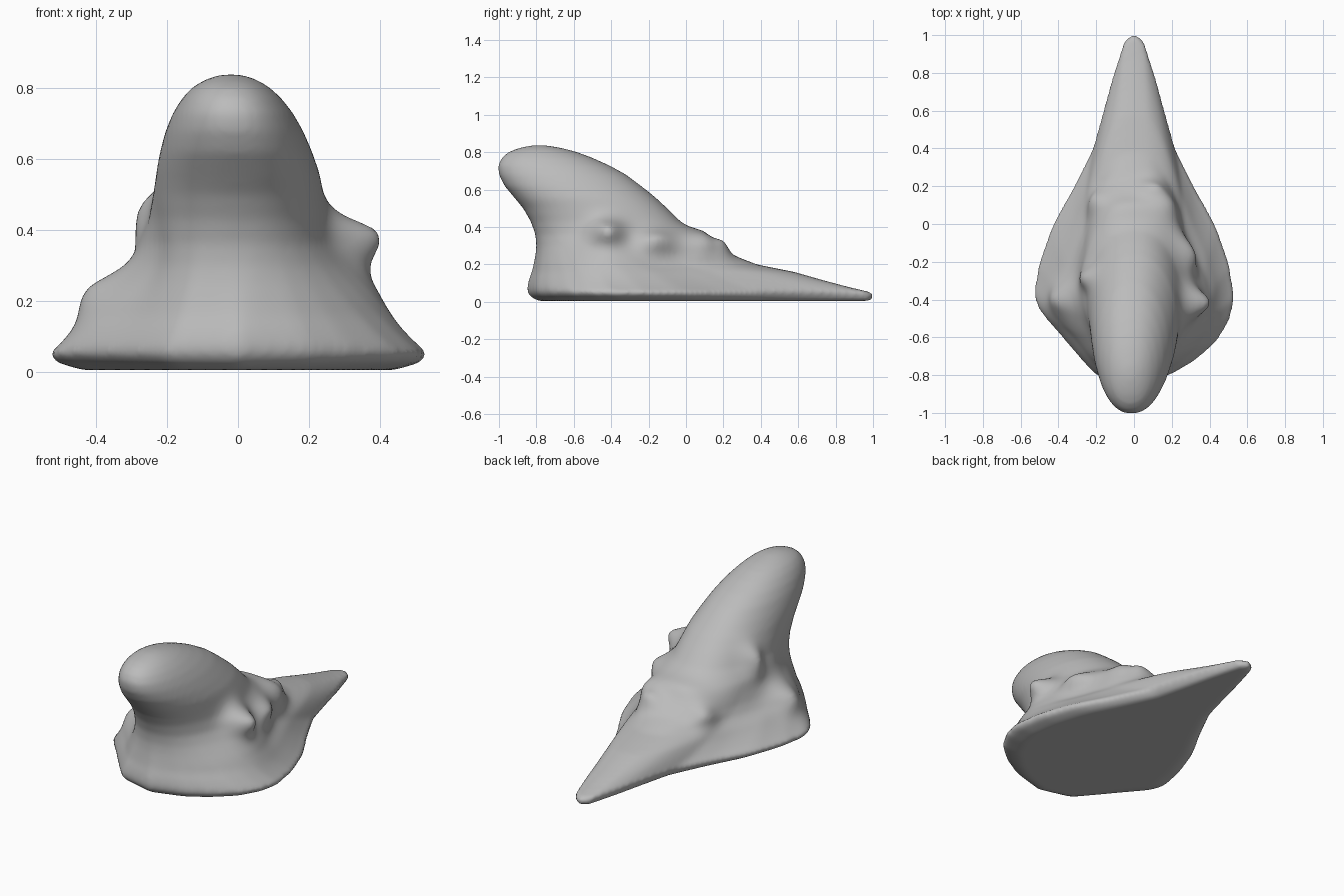
import bpy, bmesh, math
from mathutils import Vector

if "Cube" in bpy.data.objects:
    bpy.data.objects.remove(bpy.data.objects["Cube"])

grey = bpy.data.materials.new("stone_grey")
grey.diffuse_color = (0.5, 0.5, 0.5, 1)
grey.use_nodes = True
grey.node_tree.nodes["Principled BSDF"].inputs["Base Color"].default_value = grey.diffuse_color

# Base outline: (fraction front to back, fraction of half width); the two sides differ at the front
REAR = [(.35, .94), (.46, .8), (.57, .58), (.68, .385), (.78, .29), (.89, .19), (.985, .09), (1, 0)]
RIGHT = [(0, 0), (.03, .37), (.07, .61), (.125, .83), (.19, .96), (.25, 1)] + REAR
LEFT = [(0, 0), (.027, .38), (.092, .58), (.15, .75), (.19, .87), (.216, .95), (.26, 1)] + REAR
# Horizontal slices: height, front y, back y, half width
SLICES = [(.005, -.79, .99, .44), (.025, -.83, 1.005, .51), (.05, -.85, 1.0, .54), (.08, -.85, .87, .51),
          (.12, -.84, .72, .47), (.16, -.825, .58, .43), (.2, -.815, .38, .39), (.25, -.805, .25, .35),
          (.3, -.8, .17, .315), (.36, -.805, .07, .28), (.43, -.83, -.03, .252), (.5, -.87, -.10, .24),
          (.56, -.92, -.165, .23), (.62, -.97, -.24, .214), (.68, -1.0, -.32, .193),
          (.73, -1.005, -.41, .168), (.77, -.985, -.5, .14), (.80, -.95, -.58, .11),
          (.825, -.89, -.67, .07), (.837, -.82, -.75, .03)]


def lookup(table, t):
    """Linear interpolation of a table row by its first column."""
    for a, b in zip(table, table[1:]):
        if t <= b[0]:
            f = (t - a[0]) / (b[0] - a[0])
            return [u + (v - u) * f for u, v in zip(a, b)][1:]
    return list(table[-1][1:])


def slice_points(z, front, back, half, n=60):
    mix = max(0, min(1, (z - .04) / .32))
    shift = -.02 * max(0, min(1, (z - .55) / .25))
    pts = []
    for i in range(2 * n):
        a = math.pi * i / n
        t = (1 - math.cos(a)) / 2
        side, table = (1, RIGHT) if i < n else (-1, LEFT)
        w = half * ((1 - mix) * lookup(table, t)[0] + mix * abs(math.sin(a)) ** .9)
        pts.append(Vector((side * w + shift, front + (back - front) * t, z)))
    return pts


# Swellings and hollows: centre, reach, push
SWELLS = [((.31, -.42, .37), (.16, .085, .07), (.125, 0, .02)),     # right shoulder
          ((.38, -.4, .24), (.2, .2, .1), (.045, 0, 0)),            # right flank
          ((.27, -.15, .31), (.14, .1, .06), (.055, 0, .025)),      # right knob
          ((.15, .06, .28), (.09, .09, .08), (.03, .04, .03)),      # rear right knob
          ((-.02, .06, .34), (.16, .08, .05), (0, .02, .025)),      # rear ledge
          ((.1, .17, .26), (.08, .06, .06), (.01, .02, .05)),       # rear bump
          ((-.25, -.28, .45), (.1, .06, .08), (-.055, 0, .01)),     # upper left knob
          ((-.36, -.4, .21), (.16, .09, .075), (-.07, 0, .02)),     # left flank knob
          ((-.19, .11, .24), (.09, .07, .06), (-.03, .02, .03)),    # rear left knob
          ((-.28, -.6, .3), (.12, .12, .14), (.03, 0, 0))]          # front left hollow


def swell(p):
    out = p.copy()
    for centre, reach, push in SWELLS:
        d2 = sum(((a - c) / r) ** 2 for a, c, r in zip(p, centre, reach))
        out += Vector(push) * math.exp(-d2)
    return out


# Leaning rock body with its long low tail
levels = [.005, .015, .025, .037] + [.05 + .01 * i for i in range(78)] + [.832, .837]
bm = bmesh.new()
rings = [[bm.verts.new(swell(p)) for p in slice_points(z, *lookup(SLICES, z))] for z in levels]
for lo, hi in zip(rings, rings[1:]):
    for i in range(len(lo)):
        j = (i + 1) % len(lo)
        bm.faces.new((lo[i], lo[j], hi[j], hi[i]))
bm.faces.new(rings[0][::-1])
bm.faces.new(rings[-1])
bmesh.ops.recalc_face_normals(bm, faces=bm.faces[:])

mesh = bpy.data.meshes.new("leaning_rock")
bm.to_mesh(mesh)
bm.free()
rock = bpy.data.objects.new("leaning_rock", mesh)
bpy.context.collection.objects.link(rock)
mesh.materials.append(grey)

# Even out the mesh and soften the surface
even = rock.modifiers.new("even", "REMESH")
even.mode = "VOXEL"
even.voxel_size = .014
even.use_smooth_shade = True
soften = rock.modifiers.new("soften", "SMOOTH")
soften.factor = .5
soften.iterations = 7
